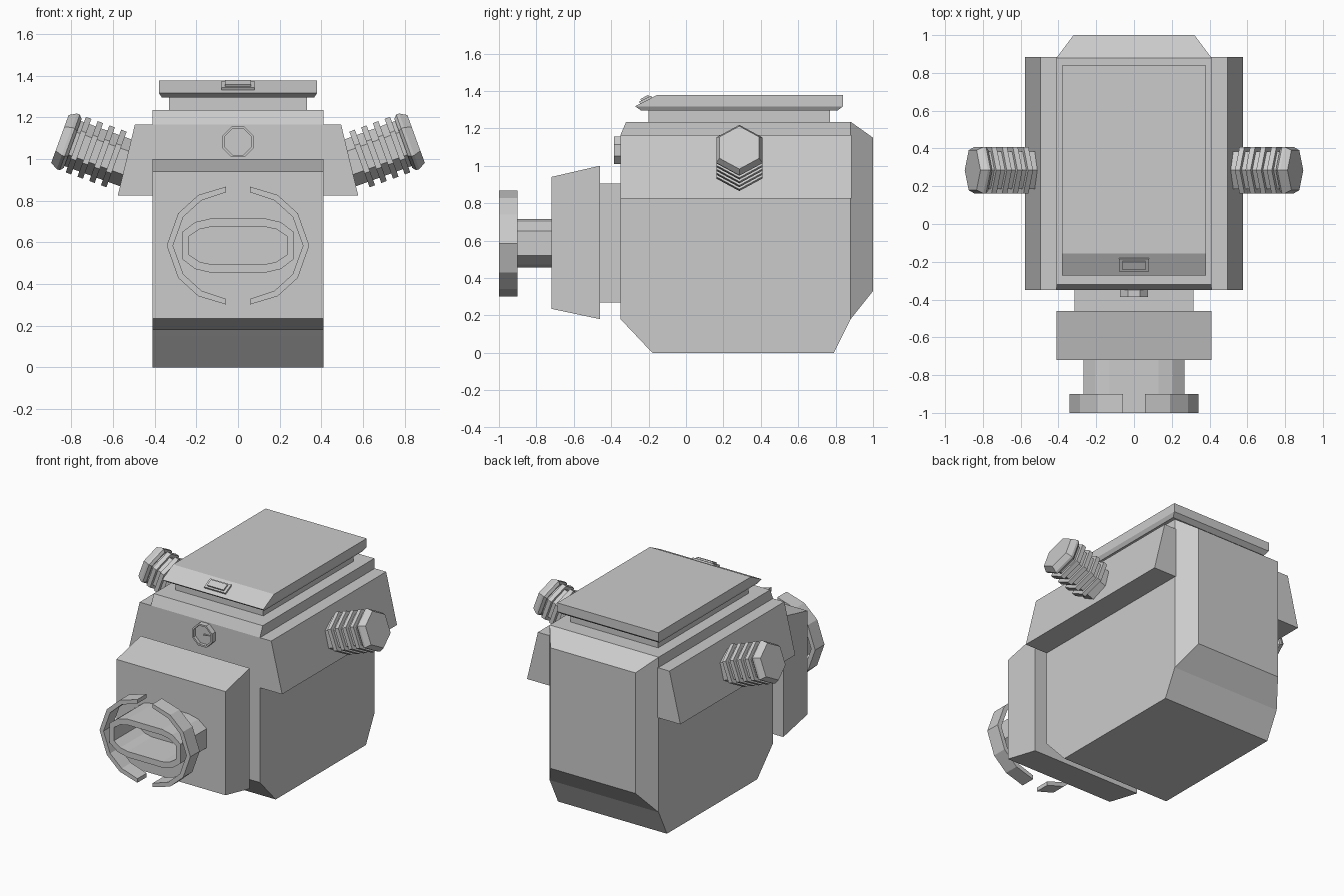
import bpy, bmesh
from math import sin, cos, radians, pi
from mathutils import Vector, Matrix

cube = bpy.data.objects.get("Cube")
if cube:
    bpy.data.objects.remove(cube, do_unlink=True)

GREY = (0.6, 0.6, 0.6, 1)
mat = bpy.data.materials.new("plain grey")
mat.use_nodes = True
mat.diffuse_color = GREY
mat.node_tree.nodes["Principled BSDF"].inputs["Base Color"].default_value = GREY


def loft(name, rings, matrix=None):
    """Skin a list of equal-length point rings and cap both ends."""
    bm = bmesh.new()
    loops = [[bm.verts.new(p) for p in ring] for ring in rings]
    n = len(loops[0])
    for a, b in zip(loops, loops[1:]):
        for i in range(n):
            j = (i + 1) % n
            bm.faces.new((a[i], a[j], b[j], b[i]))
    bm.faces.new(loops[0])
    bm.faces.new(loops[-1])
    if matrix:
        bm.transform(matrix)
    bmesh.ops.recalc_face_normals(bm, faces=bm.faces)
    mesh = bpy.data.meshes.new(name)
    bm.to_mesh(mesh)
    bm.free()
    mesh.materials.append(mat)
    obj = bpy.data.objects.new(name, mesh)
    bpy.context.collection.objects.link(obj)
    return obj


def upright(y, half, z0, z1):
    """Rectangle facing y."""
    return [(-half, y, z0), (half, y, z0), (half, y, z1), (-half, y, z1)]


def flat(z, half, y0, y1):
    """Rectangle facing z."""
    return [(-half, y0, z), (half, y0, z), (half, y1, z), (-half, y1, z)]


def polygon(n, r, d, turn=0):
    """Regular polygon in local xy at depth d."""
    return [(r * cos(2 * pi * i / n + turn), r * sin(2 * pi * i / n + turn), d)
            for i in range(n)]


# Main body with chamfered nose, belly and back
loft("body", [upright(-0.35, 0.41, 0.18, 1.165), upright(-0.32, 0.41, 0.148, 1.235),
              upright(-0.18, 0.41, 0, 1.235), upright(0.79, 0.41, 0, 1.235),
              upright(0.88, 0.41, 0.18, 1.235), upright(1.0, 0.32, 0.33, 1.15)])

# Lid on a narrower neck
loft("lid_neck", [flat(1.2, 0.33, -0.2, 0.77), flat(1.3, 0.33, -0.2, 0.77)])
loft("lid", [flat(1.295, 0.365, -0.24, 0.81), flat(1.318, 0.38, -0.272, 0.84),
             flat(1.378, 0.38, -0.155, 0.84)])

# Latch lying on the sloping front of the lid
slope = Matrix.Translation((0, -0.213, 1.348)) @ Matrix.Rotation(radians(27), 4, "X")
loft("latch", [flat(-0.01, 0.08, -0.036, 0.036), flat(0.012, 0.08, -0.036, 0.036),
               flat(0.012, 0.062, -0.024, 0.024), flat(0.022, 0.062, -0.024, 0.024)], slope)

# Front block
loft("front_neck", [upright(-0.33, 0.315, 0.27, 0.905), upright(-0.47, 0.315, 0.27, 0.905)])
loft("front_block", [upright(-0.46, 0.41, 0.18, 1.0), upright(-0.72, 0.41, 0.235, 0.94)])

# Hollow oval nozzle
MID = 0.585


def oval(y, quarter):
    right = quarter + [(x, -z) for x, z in reversed(quarter)]
    left = [(-x, z) for x, z in reversed(right)]
    return [(x, y, MID + z) for x, z in right + left]


outer = [(0.13, 0.13), (0.205, 0.113), (0.268, 0.065)]
inner = [(0.13, 0.09), (0.185, 0.078), (0.234, 0.045)]
loft("nozzle", [oval(-0.71, outer), oval(-1.0, outer), oval(-1.0, inner), oval(-0.74, inner)])

# Split guard ring around the nozzle
arc_out = [(0.057, 0.283), (0.19, 0.243), (0.287, 0.155), (0.342, 0)]
arc_in = [(0.057, 0.256), (0.175, 0.217), (0.262, 0.138), (0.312, 0)]


def full(arc):
    return arc + [(x, -z) for x, z in reversed(arc[:-1])]


for side, s in (("left", 1), ("right", -1)):
    loft(side + "_guard",
         [[(s * a, -1.0, MID + b), (s * a, -0.9, MID + b),
           (s * c, -0.9, MID + d), (s * c, -1.0, MID + d)]
          for (a, b), (c, d) in zip(full(arc_out), full(arc_in))])

    # Shoulder wedge
    wedge = [(0.4, 1.165), (0.495, 1.165), (0.577, 0.825), (0.4, 0.825)]
    loft(side + "_shoulder", [[(s * x, y, z) for x, z in wedge] for y in (-0.35, 0.885)])

    # Ribbed hexagonal arm, pointing out and up
    axis = Vector((s * cos(radians(20)), 0, sin(radians(20))))
    arm = Matrix.Translation((s * 0.596, 0.285, 1.003)) @ axis.to_track_quat("Z", "Y").to_matrix().to_4x4()
    up = (arm.to_3x3().inverted() @ Vector((0, 0, 1)))
    turn = Vector((1, 0)).angle_signed(up.xy) * -1
    loft(side + "_arm_core", [polygon(6, 0.115, d, turn) for d in (-0.11, 0.215)], arm)
    for i in range(4):
        d = i * 0.06
        loft(f"{side}_arm_rib_{i + 1}",
             [polygon(6, 0.142, e, turn) for e in (d - 0.014, d + 0.014)], arm)
    loft(side + "_arm_cap", [polygon(6, 0.125, 0.21, turn), polygon(6, 0.142, 0.225, turn),
                             polygon(6, 0.142, 0.24, turn), polygon(6, 0.122, 0.275, turn)], arm)

# Round gauge with a recessed dial and needle
face = Matrix.Translation((0, -0.35, 1.083)) @ Matrix.Rotation(radians(90), 4, "X")
loft("gauge", [polygon(8, r, d, pi / 8) for r, d in
               ((0.08, -0.01), (0.08, 0.036), (0.068, 0.036), (0.068, 0.015))], face)
needle = [(0, -0.006), (0.045, 0.004), (0, 0.006)]
loft("needle", [[(x, y, d) for x, y in needle] for d in (0.014, 0.022)], face)
